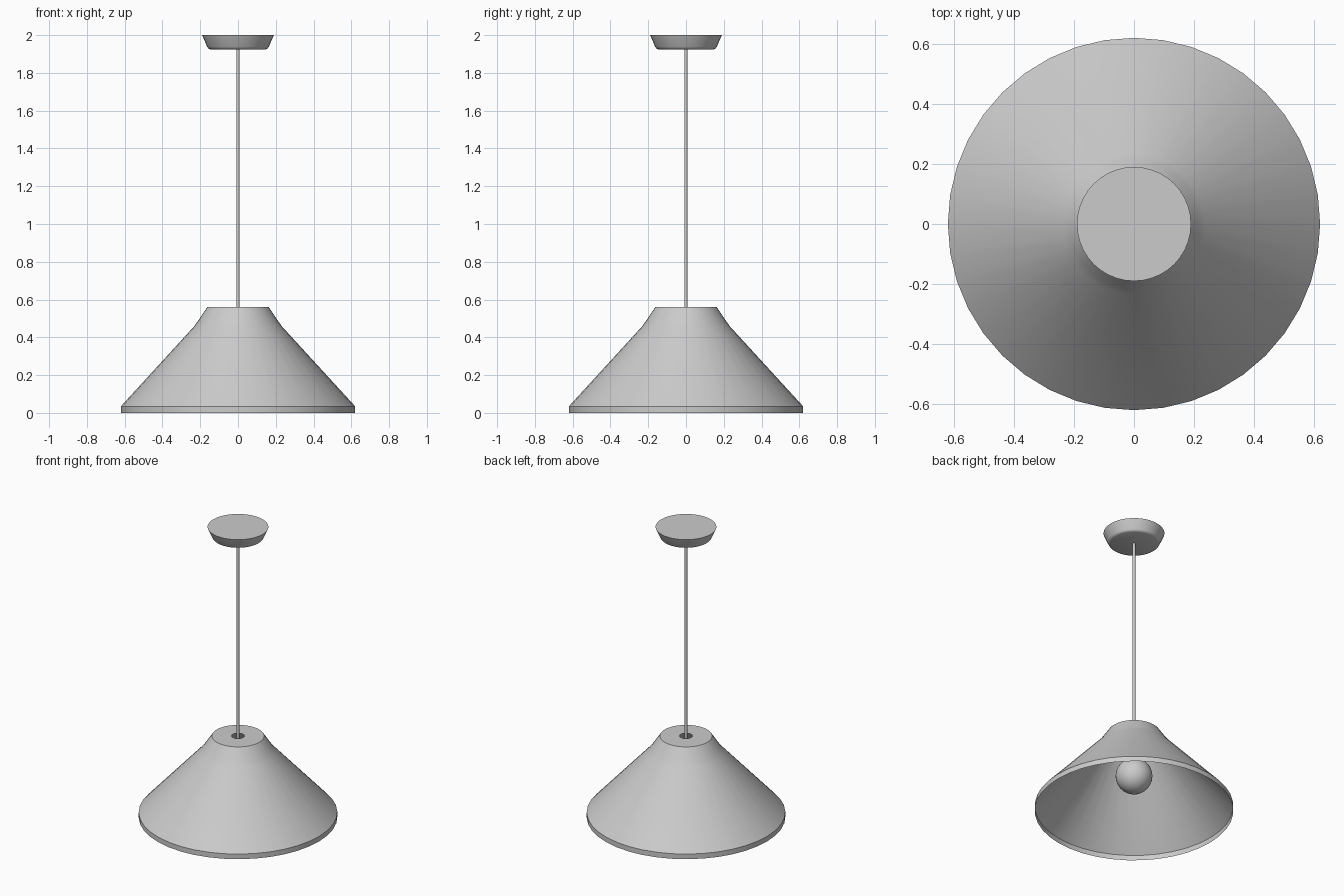
import bpy
import bmesh
import math

SEGMENTS = 40

cube = bpy.data.objects.get("Cube")
if cube:
    bpy.data.objects.remove(cube, do_unlink=True)

grey = bpy.data.materials.new("plain_grey")
grey.use_nodes = True
colour = (0.6, 0.6, 0.6, 1)
grey.diffuse_color = colour
grey.node_tree.nodes["Principled BSDF"].inputs["Base Color"].default_value = colour


def lathe(name, profile, segments=SEGMENTS, sharp=40):
    """Spin a (radius, height) profile about z; the profile runs bottom to top."""
    bm = bmesh.new()
    verts = [bm.verts.new((r, 0, z)) for r, z in profile]
    edges = [bm.edges.new(pair) for pair in zip(verts, verts[1:])]
    bmesh.ops.spin(bm, geom=verts + edges, cent=(0, 0, 0), axis=(0, 0, 1),
                   angle=math.tau, steps=segments, use_merge=True)
    bmesh.ops.remove_doubles(bm, verts=bm.verts[:], dist=0.0002)
    mesh = bpy.data.meshes.new(name)
    bm.to_mesh(mesh)
    bm.free()
    mesh.materials.append(grey)
    obj = bpy.data.objects.new(name, mesh)
    bpy.context.collection.objects.link(obj)
    bpy.ops.object.select_all(action='DESELECT')
    bpy.context.view_layer.objects.active = obj
    obj.select_set(True)
    bpy.ops.object.shade_smooth_by_angle(angle=math.radians(sharp))
    return obj


# Thin shade with a rim band and an open hole in its flat top
lathe("shade", [(0.62, 0), (0.62, 0.035), (0.235, 0.455), (0.215, 0.482),
                (0.163, 0.56), (0.04, 0.56)])

# Ceiling mount, flat on top with a softened lower edge
lathe("ceiling_mount", [(0, 1.925), (0.148, 1.925), (0.157, 1.929),
                        (0.163, 1.938), (0.19, 2), (0, 2)], sharp=50)

# Cord from the mount down to the bulb holder
lathe("cord", [(0.009, 0.44), (0.009, 1.93)], segments=12)

# Bulb holder
lathe("bulb_holder", [(0, 0.34), (0.045, 0.34), (0.045, 0.44), (0, 0.44)], segments=24)

# Round bulb
arc = [math.pi * i / 16 for i in range(17)]
lathe("bulb", [(0.115 * math.sin(a), 0.25 - 0.115 * math.cos(a)) for a in arc],
      segments=32)
